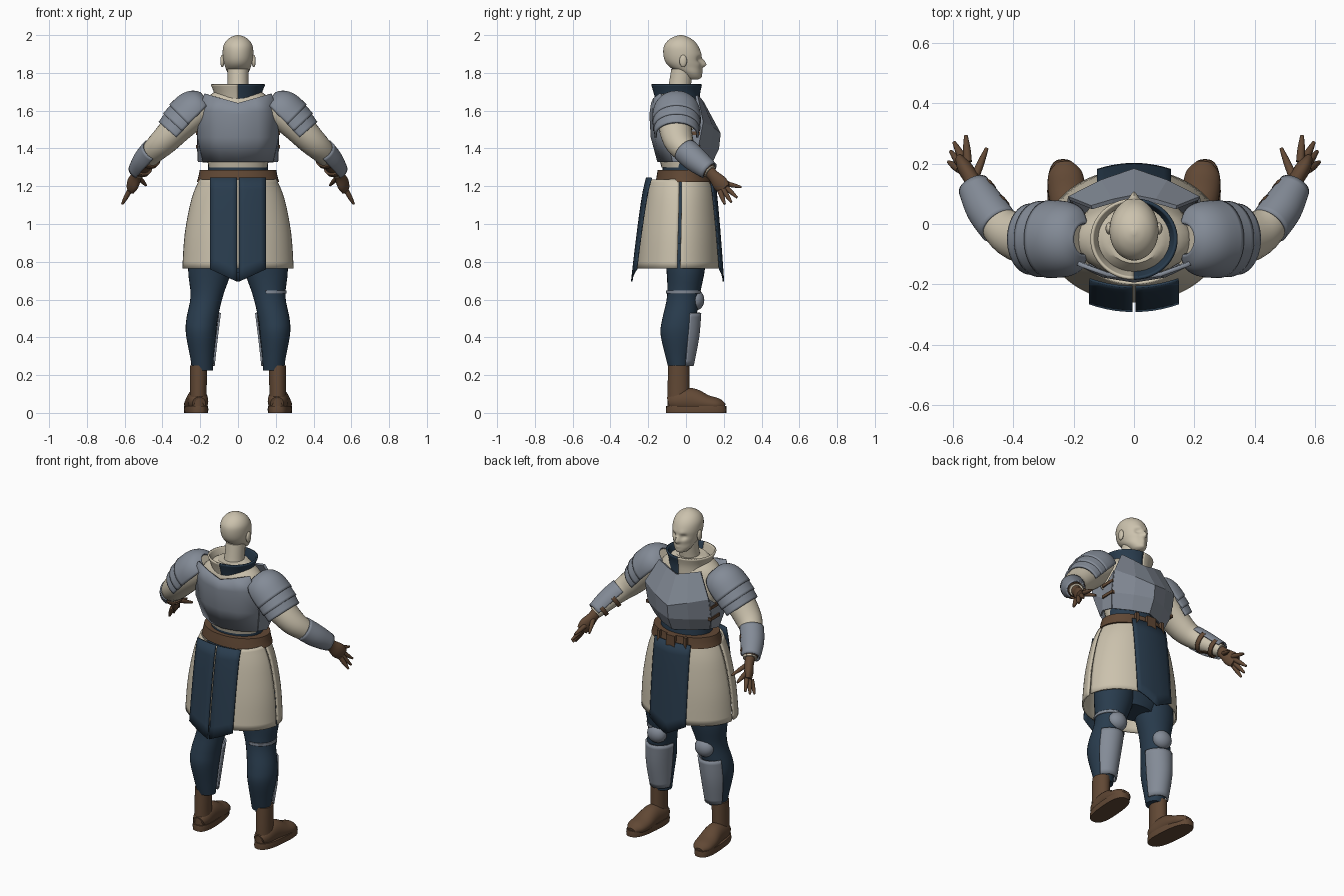
import bpy, bmesh, math
from mathutils import Vector

cube = bpy.data.objects.get("Cube")
if cube:
    bpy.data.objects.remove(cube)


def material(name, rgb):
    m = bpy.data.materials.new(name)
    m.use_nodes = True
    m.diffuse_color = (*rgb, 1)
    m.node_tree.nodes["Principled BSDF"].inputs["Base Color"].default_value = (*rgb, 1)
    return m


CREAM = material("cream", (.60, .54, .42))
STEEL = material("steel grey", (.23, .26, .31))
NAVY = material("navy cloth", (.022, .045, .075))
BROWN = material("brown leather", (.12, .065, .035))


def finish(name, bm, mat, mirror=False, thick=0, smooth=True):
    """Turn a bmesh into a finished object."""
    bmesh.ops.recalc_face_normals(bm, faces=bm.faces)
    me = bpy.data.meshes.new(name)
    bm.to_mesh(me)
    bm.free()
    ob = bpy.data.objects.new(name, me)
    bpy.context.collection.objects.link(ob)
    me.materials.append(mat)
    if smooth:
        bpy.ops.object.select_all(action='DESELECT')
        ob.select_set(True)
        bpy.context.view_layer.objects.active = ob
        bpy.ops.object.shade_smooth_by_angle(angle=math.radians(40))
    if mirror:
        ob.modifiers.new("Mirror", 'MIRROR').merge_threshold = .0005
    if thick:
        s = ob.modifiers.new("Solidify", 'SOLIDIFY')
        s.thickness, s.offset = thick, 0
    return ob


def resample(keys, n):
    """Smooth curve through the keys, n steps per span."""
    out = []
    for i in range(len(keys) - 1):
        a, b, c, d = (keys[max(0, min(len(keys) - 1, i + k))] for k in (-1, 0, 1, 2))
        for s in range(n):
            t = s / n
            out.append([q + .5 * t * (r - p + t * (2*p - 5*q + 4*r - e + t * (3*(q - r) + e - p)))
                        for p, q, r, e in zip(a, b, c, d)])
    return out + [list(keys[-1])]


def loft(name, keys, mat, arc=None, flat=True, sides=28, n=4, power=1, shape=None, **kw):
    """Skin oval rings (x, y, z, radius 1, radius 2), level or square to the path."""
    rings = resample(keys, n)
    bm, grid = bmesh.new(), []
    a0, a1 = arc or (0, 360)
    count = sides + 1 if arc else sides
    for i, (x, y, z, r1, r2) in enumerate(rings):
        side, up = Vector((1, 0, 0)), Vector((0, 1, 0))
        if not flat:
            t = Vector(rings[min(i + 1, len(rings) - 1)][:3]) - Vector(rings[max(i - 1, 0)][:3])
            side = t.cross(Vector((0, 0, 1))).normalized()
            up = side.cross(t).normalized()
        row = []
        for k in range(count):
            a = math.radians(a0 + (a1 - a0) * k / sides)
            c, s = math.cos(a), math.sin(a)
            c, s = math.copysign(abs(c) ** power, c), math.copysign(abs(s) ** power, s)
            row.append(bm.verts.new(Vector((x, y, z)) + side * (r1 * c) + up * (r2 * s)))
        grid.append(row)
    for p, q in zip(grid, grid[1:]):
        for k in range(sides):
            j = (k + 1) % count
            bm.faces.new((p[k], p[j], q[j], q[k]))
    if not arc and not kw.get("thick"):
        bm.faces.new(grid[0])
        bm.faces.new(grid[-1])
    if shape:
        shape(bm)
    return finish(name, bm, mat, **kw)


def depth(z, rx, back, front):
    """Ring on the centre line from its back and front limits."""
    return (0, (back + front) / 2, z, rx, (front - back) / 2)


def plate(name, rows, mat, **kw):
    """Sheet through rows of points."""
    bm = bmesh.new()
    grid = [[bm.verts.new(p) for p in row] for row in rows]
    for p, q in zip(grid, grid[1:]):
        for k in range(len(p) - 1):
            bm.faces.new((p[k], p[k + 1], q[k + 1], q[k]))
    return finish(name, bm, mat, **kw)


def ball(name, c, r, mat, **kw):
    bm = bmesh.new()
    bmesh.ops.create_uvsphere(bm, u_segments=20, v_segments=12, radius=1)
    for v in bm.verts:
        v.co = Vector(c) + Vector(v.co[i] * r[i] for i in range(3))
    return finish(name, bm, mat, **kw)


def box(name, c, size, mat, **kw):
    bm = bmesh.new()
    bmesh.ops.create_cube(bm, size=1)
    for v in bm.verts:
        v.co = Vector(c) + Vector(v.co[i] * size[i] for i in range(3))
    return finish(name, bm, mat, smooth=False, **kw)


# Head, with facial relief pushed in and out
def face_relief(bm):
    bumps = [(0, 1.842, .015, .026), (0, 1.862, .013, .014), (.032, 1.872, .016, -.013),
             (.026, 1.892, .016, .005), (0, 1.813, .016, .008), (0, 1.825, .012, -.004),
             (.04, 1.845, .02, .004), (0, 1.782, .02, .006)]
    for v in bm.verts:
        if v.co.y > .03:
            v.co.y += sum(h * math.exp(-((abs(v.co.x) - x) ** 2 + (v.co.z - z) ** 2) / r ** 2)
                          for x, z, r, h in bumps)


loft("head", [depth(*k) for k in (
    (1.765, .02, .015, .06), (1.775, .036, -.005, .076), (1.80, .055, -.035, .08),
    (1.83, .067, -.085, .08), (1.86, .076, -.11, .081), (1.90, .081, -.12, .081),
    (1.94, .078, -.117, .066), (1.97, .062, -.097, .042), (1.99, .036, -.067, .01),
    (2.0, .006, -.035, -.02))], CREAM, sides=64, n=6, shape=face_relief)
ball("ears", (.083, -.015, 1.863), (.011, .02, .033), CREAM, mirror=True)
loft("neck", [(0, -.05, 1.62, .07, .07), (0, -.035, 1.72, .056, .06), (0, -.02, 1.82, .055, .058)], CREAM)

# Torso and high two-coloured collar
loft("shirt", [depth(*k) for k in ((1.3, .155, -.13, .09), (1.45, .18, -.165, .11),
     (1.58, .20, -.172, .08), (1.66, .175, -.165, .06), (1.72, .09, -.13, .03))], CREAM)
for name, mat, arc in (("collar_left", NAVY, (-90, 90)), ("collar_right", CREAM, (90, 270))):
    loft(name, [depth(1.63, .112, -.15, .07), depth(1.69, .12, -.165, .07),
                depth(1.74, .14, -.18, .08)], mat, arc=arc, thick=.01)

# Faceted breastplate and backplate, modelled as mirrored halves
def armour_rows(keys, power):
    return [[(hw * f, yc + (ys - yc) * f ** power, zc + (zs - zc) * f) for f in (0, .5, 1)]
            for zc, zs, hw, yc, ys in keys]


front = armour_rows([(1.64, 1.68, .14, .09, .055), (1.48, 1.54, .215, .177, .085),
                     (1.40, 1.41, .212, .168, .06), (1.32, 1.33, .185, .13, .03)], 1.3)
back = armour_rows([(1.64, 1.69, .175, -.178, -.135), (1.58, 1.60, .205, -.187, -.12),
                    (1.46, 1.46, .212, -.18, -.10), (1.33, 1.33, .182, -.145, -.07)], 2)
plate("breastplate", front, STEEL, mirror=True, thick=.014, smooth=False)
plate("backplate", back, STEEL, mirror=True, thick=.014)
plate("side_plates", [(front[i][-1], (.208, -.02, z), back[i][-1])
                      for i, z in ((1, 1.46), (2, 1.41), (3, 1.33))], STEEL, mirror=True, thick=.01, smooth=False)
for i, z in enumerate((1.48, 1.41)):
    box(f"side_straps_{i + 1}", (.213, .03, z), (.018, .09, .018), BROWN, mirror=True)

# Waist, hips and belt
loft("waist", [depth(1.15, .17, -.14, .12), depth(1.27, .158, -.125, .11), depth(1.38, .165, -.13, .1)], NAVY)
loft("hips", [depth(.74, .13, -.09, .08), depth(.84, .23, -.12, .1), depth(1.0, .215, -.14, .11),
              depth(1.2, .18, -.13, .11)], NAVY)
loft("belt", [depth(1.222, .218, -.16, .145), depth(1.25, .21, -.156, .14), depth(1.285, .203, -.15, .135)],
     BROWN, sides=40)
box("belt_buckle", (0, .145, 1.252), (.06, .02, .07), BROWN)
box("belt_loops", (.09, .133, 1.252), (.02, .02, .075), BROWN, mirror=True)

# Split skirt
skirt = [depth(1.235, .20, -.195, .135), depth(1.13, .242, -.215, .155),
         depth(.95, .277, -.24, .172), depth(.765, .29, -.255, .178)]
for name, arc in (("skirt_front", (2, 178)), ("skirt_back", (182, 358))):
    loft(name, skirt, CREAM, arc=arc, thick=.01, sides=36)

# Hanging cloth panels with pointed hems
def hanging_panel(name, gap, width, y_top, y_low, curl):
    rows = []
    for i in range(9):
        t = i / 8
        row = []
        for k in range(6):
            f = k / 5
            hem = .695 + .065 * f
            y = y_top + (y_low - y_top) * t ** .75
            row.append((gap + (width - gap) * f, y - math.copysign(curl * f * f, y), 1.245 + (hem - 1.245) * t))
        rows.append(row)
    plate(name, rows, NAVY, mirror=True, thick=.008)


hanging_panel("back_panels", .005, .147, -.208, -.287, .025)
hanging_panel("front_panel", 0, .122, .148, .198, .02)

# Arms, reaching out and forward
loft("arms", [(.17, -.06, 1.63, .08, .08), (.29, -.06, 1.54, .088, .085), (.39, -.04, 1.44, .08, .074),
              (.455, .01, 1.375, .062, .06), (.53, .13, 1.275, .04, .036)], CREAM, flat=False, mirror=True)
bracer = [(.445, -.005, 1.39, .066, .064), (.49, .055, 1.335, .064, .062), (.53, .125, 1.28, .05, .048)]
loft("bracer_linings", [(x, y, z, a - .01, b - .01) for x, y, z, a, b in bracer], BROWN, flat=False, mirror=True)
loft("bracers", bracer, STEEL, arc=(-60, 165), flat=False, mirror=True, thick=.008)
for i, t in enumerate((.3, .75)):
    a, b = Vector(bracer[0]), Vector(bracer[-1])
    c = a.lerp(b, t)
    d = a.lerp(b, t + .12)
    loft(f"bracer_straps_{i + 1}", [tuple(c), tuple(d)], BROWN, arc=(150, 315), flat=False, mirror=True, thick=.012)

# Layered shoulder armour
pauldron = [
    [(.165, -.05, 1.65, .05, .055), (.185, -.05, 1.633, .095, .088), (.225, -.05, 1.598, .118, .112),
     (.28, -.05, 1.545, .123, .115)],
    [(.268, -.05, 1.555, .118, .11), (.312, -.05, 1.507, .12, .11)],
    [(.302, -.05, 1.517, .114, .105), (.342, -.05, 1.472, .112, .098)]]
for i, keys in enumerate(pauldron):
    loft(f"shoulder_plates_{i + 1}", keys, STEEL, arc=(-12, 192), flat=False, mirror=True, thick=.012)

# Gloved hands
loft("palms", [(.52, .11, 1.29, .034, .034), (.535, .145, 1.255, .026, .032), (.556, .18, 1.215, .026, .044),
               (.57, .205, 1.185, .018, .036)], BROWN, flat=False, mirror=True)
fingers = {"index": ((.55, .205, 1.215), (.556, .293, 1.195)), "middle": ((.56, .205, 1.2), (.595, .27, 1.14)),
           "ring": ((.57, .195, 1.185), (.606, .24, 1.115)), "little": ((.575, .18, 1.175), (.613, .205, 1.105)),
           "thumb": ((.53, .145, 1.25), (.487, .25, 1.205))}
for name, (a, b) in fingers.items():
    mid = [(p + q) / 2 for p, q in zip(a, b)]
    loft(name + "_fingers", [(*a, .014, .014), (*mid, .0125, .0125), (*b, .006, .006)], BROWN,
         flat=False, sides=10, mirror=True)

# Legs
loft("legs", [(.13, -.01, .9, .115, .115), (.148, -.002, .76, .116, .102), (.165, -.014, .62, .086, .086),
              (.19, -.035, .5, .083, .09), (.196, -.043, .42, .08, .092), (.191, -.043, .3, .063, .066),
              (.187, -.04, .225, .054, .05)], NAVY, mirror=True)
loft("greaves", [(.188, -.03, .25, .06, .066), (.188, -.03, .4, .077, .095), (.178, -.02, .53, .083, .096)],
     STEEL, arc=(25, 175), mirror=True, thick=.01)
ball("knee_pads", (.163, .05, .598), (.06, .047, .056), STEEL, mirror=True)
loft("left_knee_strap", [(.163, -.012, .632, .09, .09), (.163, -.012, .648, .091, .09)], STEEL,
     arc=(-100, 80), thick=.006)

# Boots and soles
loft("boot_shafts", [(.21, -.04, .03, .046, .058), (.21, -.04, .12, .044, .058), (.208, -.038, .25, .046, .056)],
     BROWN, mirror=True)
loft("boot_feet", [(.207, -.09, .05, .035, .035), (.21, -.05, .06, .052, .055), (.215, .03, .065, .056, .066),
                   (.222, .11, .05, .062, .045), (.228, .17, .042, .055, .035), (.231, .205, .036, .025, .015)],
     BROWN, flat=False, mirror=True)
soles = loft("boot_soles", [(.222, .054, 0, .06, .16), (.222, .054, .018, .062, .161), (.222, .054, .036, .06, .159)],
             BROWN, power=.75, n=1, mirror=True)
for v in soles.data.vertices:
    v.co.x += .08 * (v.co.y - .054)
